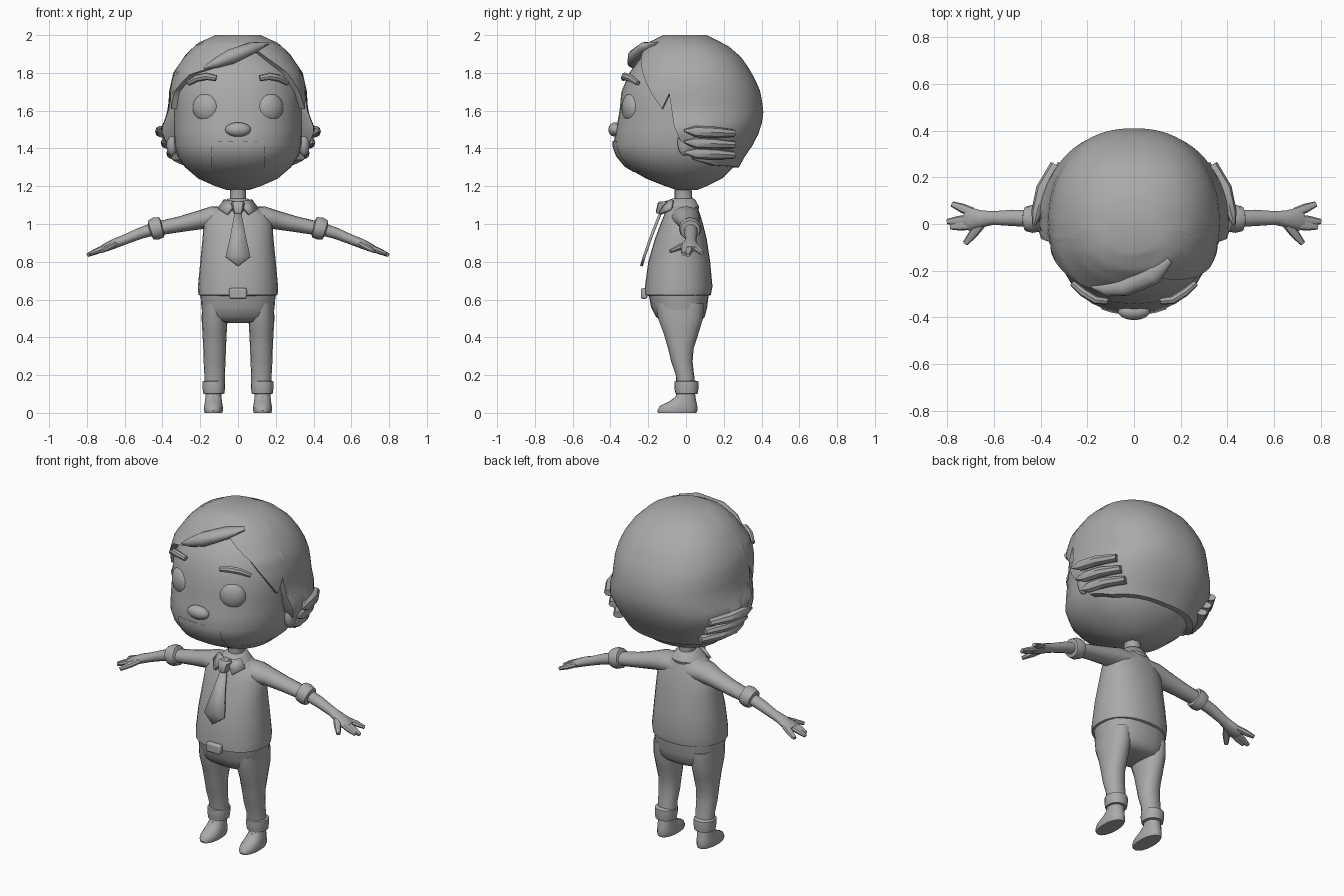
import bpy, bmesh, math
from mathutils import Vector, Matrix

grey = bpy.data.materials.new("plain_grey")
grey.diffuse_color = (0.4, 0.4, 0.4, 1)


def finish(name, bm, mirror=False, angle=40):
    bmesh.ops.recalc_face_normals(bm, faces=bm.faces)
    me = bpy.data.meshes.new(name)
    bm.to_mesh(me)
    bm.free()
    me.materials.append(grey)
    me.polygons.foreach_set("use_smooth", [True] * len(me.polygons))
    me.set_sharp_from_angle(angle=math.radians(angle))
    ob = bpy.data.objects.new(name, me)
    bpy.context.collection.objects.link(ob)
    if mirror:
        ob.modifiers.new("mirror", 'MIRROR').use_mirror_merge = False
    return ob


def loft(name, rings, mirror=False, angle=40):
    bm = bmesh.new()
    vs = [[bm.verts.new(p) for p in r] for r in rings]
    n = len(rings[0])
    for a, b in zip(vs, vs[1:]):
        for i in range(n):
            j = (i + 1) % n
            bm.faces.new((a[i], a[j], b[j], b[i]))
    bm.faces.new(vs[0])
    bm.faces.new(vs[-1])
    return finish(name, bm, mirror, angle)


def stack(name, rows, mirror=False, n=20, cx=0.0, power=2.2, angle=40):
    """Horizontal sections: z, half width, front y, back y."""
    rings = []
    for z, rx, yf, yb in rows:
        r = []
        for i in range(n):
            a = 2 * math.pi * i / n
            s, c = math.sin(a), math.cos(a)
            r.append((cx + rx * math.copysign(abs(s) ** (2 / power), s),
                      (yf + yb) / 2 - (yb - yf) / 2 * math.copysign(abs(c) ** (2 / power), c), z))
        rings.append(r)
    return loft(name, rings, mirror, angle)


def tube(name, pts, mirror=False, n=12, angle=40):
    """Sections across a path: x, y, z, sideways radius, upright radius."""
    P = [Vector(p[:3]) for p in pts]
    rings = []
    for i, p in enumerate(pts):
        t = (P[min(i + 1, len(P) - 1)] - P[max(i - 1, 0)]).normalized()
        side = t.cross(Vector((0, 0, 1))).normalized()
        up = side.cross(t)
        rings.append([P[i] + side * p[3] * math.cos(k * 2 * math.pi / n)
                      + up * p[4] * math.sin(k * 2 * math.pi / n) for k in range(n)])
    return loft(name, rings, mirror, angle)


def ball(name, loc, size, turn=0, mirror=False):
    bm = bmesh.new()
    bmesh.ops.create_uvsphere(bm, u_segments=20, v_segments=12, radius=1)
    bm.transform(Matrix.Translation(loc) @ Matrix.Rotation(turn, 4, 'Z') @ Matrix.Diagonal((*size, 1)))
    return finish(name, bm, mirror)


def lerp(table, x):
    for a, b in zip(table, table[1:]):
        if x <= b[0]:
            f = max(0, (x - a[0]) / (b[0] - a[0]))
            return [u + (v - u) * f for u, v in zip(a[1:], b[1:])]
    return table[-1][1:]


def shell(table, z, deg, off=0, power=2.25):
    """Point on a rounded head form; 0 degrees faces front."""
    rx, f, b = lerp(table, z)
    s, c = math.sin(math.radians(deg)), math.cos(math.radians(deg))
    ry = f if c > 0 else b
    return ((rx + off) * math.copysign(abs(s) ** (2 / power), s),
            -(ry + off) * math.copysign(abs(c) ** (2 / power), c), z)


# Head: z, half width, front depth, back depth
HEAD = [(1.18, .06, .05, .06), (1.2, .12, .11, .11), (1.24, .21, .21, .19), (1.3, .28, .315, .25),
        (1.36, .32, .365, .29), (1.42, .337, .385, .31), (1.5, .34, .37, .34), (1.6, .34, .352, .36),
        (1.7, .335, .342, .35), (1.8, .30, .30, .31), (1.9, .22, .225, .23), (1.96, .1, .1, .1)]
loft("head", [[shell(HEAD, r[0], 10 * i) for i in range(36)] for r in HEAD])

# Hair cap with a swept hairline and pointed sideburns
HAIR = [(1.28, .30, .30, .27), (1.34, .35, .36, .30), (1.42, .375, .37, .355), (1.5, .41, .37, .395),
        (1.56, .385, .365, .407), (1.6, .37, .36, .41), (1.7, .365, .36, .395), (1.8, .343, .325, .35),
        (1.9, .275, .255, .28), (1.96, .21, .2, .2), (2.0, .12, .12, .11)]
EDGE = [(-180, 1.30), (-120, 1.31), (-96, 1.34), (-86, 1.45), (-82, 1.52), (-78, 1.69), (-72, 1.61),
        (-66, 1.70), (-46, 1.79), (-20, 1.83), (0, 1.87), (20, 1.92), (46, 1.81), (60, 1.71),
        (72, 1.61), (78, 1.69), (82, 1.52), (86, 1.45), (96, 1.34), (120, 1.31), (180, 1.30)]
degs = list(range(-180, 180, 2))
edge = [lerp(EDGE, d)[0] for d in degs]
rings = [[shell(HEAD, e, d, -.02) for d, e in zip(degs, edge)]]
for k in range(13):
    rings.append([shell(HAIR, e + (2.0 - e) * k / 12, d) for d, e in zip(degs, edge)])
loft("hair", rings)
tube("fringe_lock", [(.15, -.15, 1.955, .02, .01), (.08, -.21, 1.935, .05, .03), (-.04, -.27, 1.885, .04, .04),
                     (-.12, -.28, 1.85, .03, .025), (-.18, -.27, 1.825, .006, .006)])
for i, (z, x) in enumerate([(1.485, .43), (1.425, .40), (1.37, .37)]):
    tube(f"side_tuft_{i + 1}", [(x - .10, .25, z - .005, .03, .02), (x - .04, .15, z, .03, .03),
                                (x - .015, .05, z + .005, .025, .03), (x, -.01, z + .01, .005, .006)],
         True, n=8)
ball("ear", (.35, -.005, 1.43), (.03, .04, .07), 0, True)

# Face
ball("eye", (.168, -.29, 1.615), (.076, .045, .078), math.radians(24), True)
ball("nose", (0, -.375, 1.5), (.068, .036, .038))
tube("eyebrow", [(.115, -.33, 1.772, .015, .016), (.165, -.325, 1.782, .018, .02),
                 (.215, -.295, 1.772, .018, .02), (.262, -.255, 1.745, .014, .014)], True, n=8)


def face_y(x, z):
    rx, f, _ = lerp(HEAD, z)
    return -f * (1 - abs(x / rx) ** 2.25) ** (1 / 2.25)


bm = bmesh.new()
grid = []
for k in range(7):
    z = 1.275 + .165 * k / 6
    grid.append([bm.verts.new((x, face_y(x, z) - .007, z))
                 for x in [(-.14 + .28 * i / 6) for i in range(7)]])
for a, b in zip(grid, grid[1:]):
    for i in range(6):
        bm.faces.new((a[i], a[i + 1], b[i + 1], b[i]))
finish("mouth_patch", bm)

# Neck, shirt and collar
stack("neck", [(1.05, .05, -.07, .04), (1.12, .043, -.06, .035), (1.18, .042, -.06, .03), (1.23, .06, -.07, .04)])
stack("shirt", [(.62, .195, -.2, .12), (.625, .21, -.218, .132), (.67, .212, -.217, .14), (.8, .2, -.2, .128),
                (.92, .188, -.165, .11), (1.0, .182, -.135, .09), (1.05, .16, -.115, .075),
                (1.085, .11, -.1, .062), (1.11, .06, -.08, .05)], n=28)
stack("collar", [(1.07, .085, -.115, .065), (1.09, .092, -.122, .07), (1.13, .06, -.085, .048), (1.135, .048, -.07, .036)])
bm = bmesh.new()
bm.faces.new([bm.verts.new(p) for p in [(.01, -.115, 1.12), (.075, -.075, 1.13), (.108, -.085, 1.085), (.06, -.145, 1.055)]])
ob = finish("collar_flap", bm, True)
ob.modifiers.new("thick", 'SOLIDIFY').thickness = .015

# Tie: knot and hanging blade
stack("tie_knot", [(1.055, .02, -.155, -.1), (1.065, .027, -.16, -.1), (1.11, .037, -.15, -.09), (1.12, .03, -.14, -.09)],
      n=10, power=3)
bm = bmesh.new()
outline = [(.018, -.142, 1.06), (.04, -.19, .94), (.065, -.228, .83), (0, -.243, .78),
           (-.065, -.228, .83), (-.04, -.19, .94), (-.018, -.142, 1.06)]
v = [bm.verts.new(p) for p in outline]
for f in [(0, 1, 5, 6), (1, 2, 4, 5), (2, 3, 4)]:
    bm.faces.new([v[i] for i in f])
ob = finish("tie_blade", bm)
ob.modifiers.new("thick", 'SOLIDIFY').thickness = .015

# Arms and hands
tube("sleeve", [(.05, -.005, 1.035, .08, .06), (.14, .0, 1.035, .075, .058), (.2, .01, 1.022, .06, .05),
                (.3, .018, 1.0, .05, .042), (.43, .024, .975, .044, .036)], True, n=16)
tube("sleeve_cuff", [(.398, .022, .985, .04, .035), (.405, .022, .983, .055, .055), (.435, .022, .976, .06, .06),
                     (.462, .022, .968, .053, .052), (.468, .022, .966, .035, .03)], True, n=12)
tube("forearm", [(.44, .024, .975, .036, .034), (.52, .026, .95, .035, .03), (.6, .026, .917, .029, .026),
                 (.65, .022, .898, .036, .026), (.7, .02, .876, .05, .022), (.725, .022, .866, .044, .016)], True)
for nm, a, b in [("front_finger", (.70, -.005, .876), (.785, -.012, .842)),
                 ("middle_finger", (.70, .02, .876), (.798, .01, .835)),
                 ("rear_finger", (.69, .05, .88), (.778, .085, .845)),
                 ("thumb", (.65, .005, .895), (.722, -.083, .855))]:
    m = [(p + q) / 2 for p, q in zip(a, b)]
    tube(nm, [(*a, .02, .016), (*m, .02, .016), (*b, .012, .01)], True, n=8)

# Trousers and belt
stack("hips", [(.64, .2, -.2, .122), (.56, .194, -.185, .112), (.51, .185, -.16, .1), (.485, .15, -.13, .08),
               (.475, .08, -.09, .05)], n=24, power=2.4)
stack("trouser_leg", [(.58, .065, -.16, .095), (.5, .069, -.148, .09), (.42, .064, -.118, .066),
                      (.34, .06, -.095, .04), (.27, .058, -.078, .035), (.2, .054, -.054, .043), (.12, .054, -.05, .052)],
      True, n=16, cx=.124)
stack("trouser_cuff", [(.1, .045, -.045, .05), (.102, .056, -.056, .062), (.135, .06, -.062, .067),
                       (.165, .059, -.06, .065), (.172, .045, -.045, .05)], True, n=16, cx=.128)
bm = bmesh.new()
bmesh.ops.create_cube(bm, size=1)
bm.transform(Matrix.Translation((0, -.222, .632)) @ Matrix.Diagonal((.094, .034, .056, 1)))
ob = finish("belt_buckle", bm)
bev = ob.modifiers.new("round", 'BEVEL')
bev.width, bev.segments = .01, 2

# Shoes
stack("shoe", [(0, .047, -.148, .055), (.012, .051, -.152, .06), (.035, .05, -.14, .06), (.06, .046, -.09, .055),
               (.085, .043, -.055, .05), (.13, .042, -.045, .045)], True, n=18, cx=.13)
